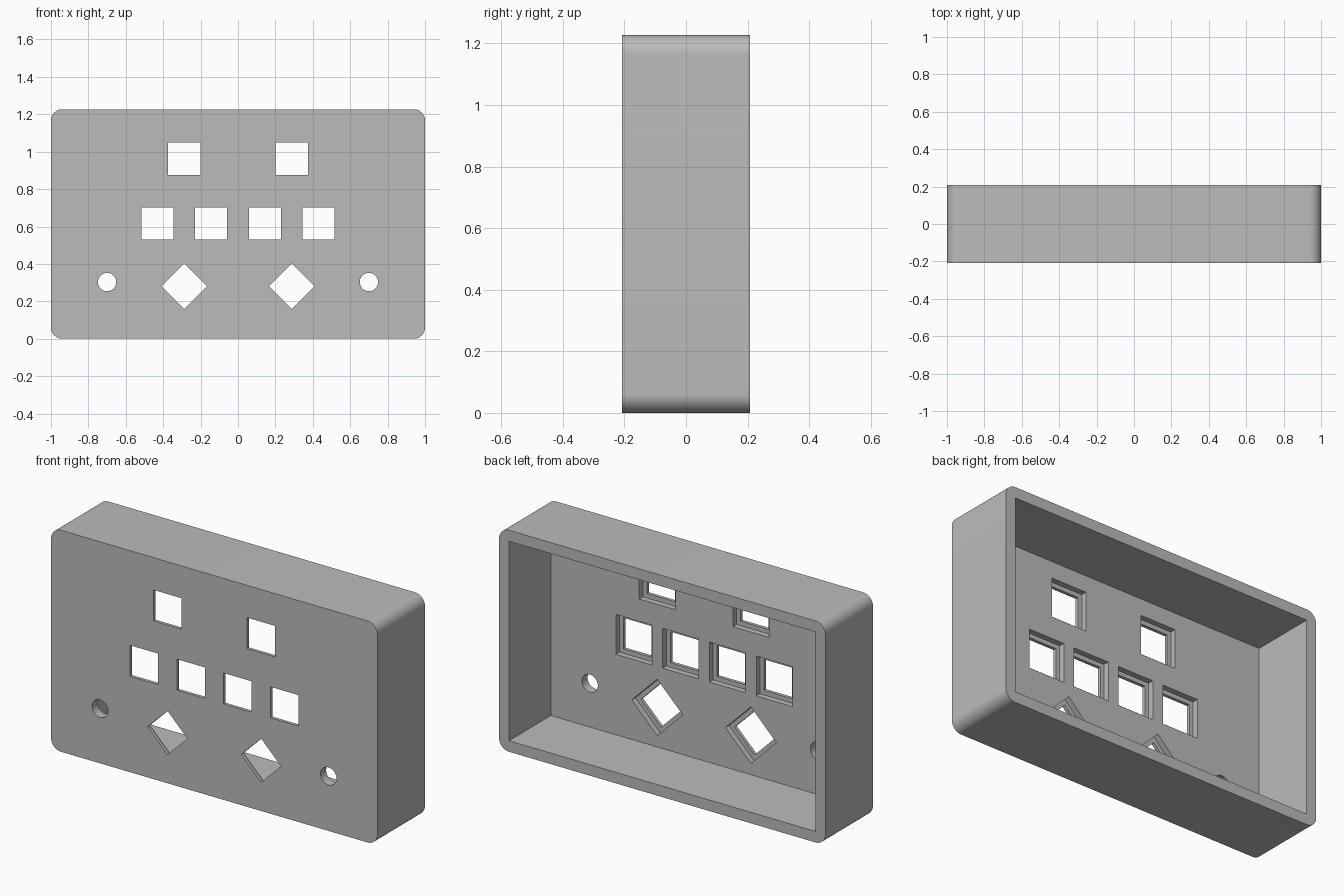
import bpy, bmesh, math
from mathutils import Matrix, Vector

if "Cube" in bpy.data.objects:
    bpy.data.objects.remove(bpy.data.objects["Cube"])

W, H, D = 2.0, 1.227, 0.416        # outer width, height, depth
WALL, PLATE, RADIUS = 0.061, 0.05, 0.061
HOLE, RECESS, LIP = 0.172, 0.221, 0.018
FRONT, BACK = -D / 2, D / 2

grey = bpy.data.materials.new("grey_plastic")
grey.diffuse_color = (0.5, 0.5, 0.5, 1)
grey.use_nodes = True
grey.node_tree.nodes["Principled BSDF"].inputs["Base Color"].default_value = grey.diffuse_color


def prism(name, outline, y0, y1):
    """Extrude an x-z outline from y0 to y1."""
    bm = bmesh.new()
    face = bm.faces.new([bm.verts.new((x, y0, z)) for x, z in outline])
    new = bmesh.ops.extrude_face_region(bm, geom=[face])["geom"]
    bmesh.ops.translate(bm, vec=(0, y1 - y0, 0),
                        verts=[v for v in new if isinstance(v, bmesh.types.BMVert)])
    bmesh.ops.recalc_face_normals(bm, faces=bm.faces)
    mesh = bpy.data.meshes.new(name)
    bm.to_mesh(mesh)
    bm.free()
    mesh.materials.append(grey)
    ob = bpy.data.objects.new(name, mesh)
    bpy.context.collection.objects.link(ob)
    return ob


def ring(x, z, r, n, start=0.0):
    return [(x + r * math.cos(start + math.tau * i / n),
             z + r * math.sin(start + math.tau * i / n)) for i in range(n)]


def square(x, z, side, turn=0.0):
    return ring(x, z, side / math.sqrt(2), 4, math.pi / 4 + turn)


def rounded_rect(w, h, r, steps=12):
    pts = []
    for k, (sx, sz) in enumerate([(1, 1), (-1, 1), (-1, -1), (1, -1)]):
        cx, cz = sx * (w / 2 - r), h / 2 + sz * (h / 2 - r)
        for i in range(steps + 1):
            a = math.pi / 2 * (k + i / steps)
            pts.append((cx + r * math.cos(a), cz + r * math.sin(a)))
    return pts


# Rounded case body
case = prism("case", rounded_rect(W, H, RADIUS), FRONT, BACK)

# Cavity open at the back, with sharp inner corners
x = W / 2 - WALL
inner = [(-x, WALL), (x, WALL), (x, H - WALL), (-x, H - WALL)]
cutters = [prism("cavity_cutter", inner, FRONT + PLATE, BACK + 0.1)]

# Button openings: two on top, four in the middle, two turned 45 degrees below
openings = [(s * 0.287, 0.962, 0) for s in (-1, 1)]
openings += [(k * 0.287, 0.617, 0) for k in (-1.5, -0.5, 0.5, 1.5)]
openings += [(s * 0.287, 0.28, math.pi / 4) for s in (-1, 1)]
for x, z, turn in openings:
    cutters.append(prism("opening_cutter", square(x, z, HOLE, turn), FRONT - 0.1, FRONT + 0.1))
    cutters.append(prism("recess_cutter", square(x, z, RECESS, turn), FRONT + LIP, FRONT + 0.1))

# Round side holes
for s in (-1, 1):
    cutters.append(prism("round_cutter", ring(s * 0.7, 0.303, 0.049, 40), FRONT - 0.1, FRONT + 0.1))

# Cut everything out of the body
bpy.context.view_layer.objects.active = case
case.select_set(True)
for c in cutters:
    c.hide_render = True
    mod = case.modifiers.new("cut", "BOOLEAN")
    mod.operation, mod.solver, mod.object = "DIFFERENCE", "EXACT", c
    bpy.ops.object.modifier_apply(modifier=mod.name)
for c in cutters:
    bpy.data.objects.remove(c, do_unlink=True)

# Smooth corners, sharp edges elsewhere
bpy.ops.object.shade_smooth_by_angle(angle=math.radians(30))
